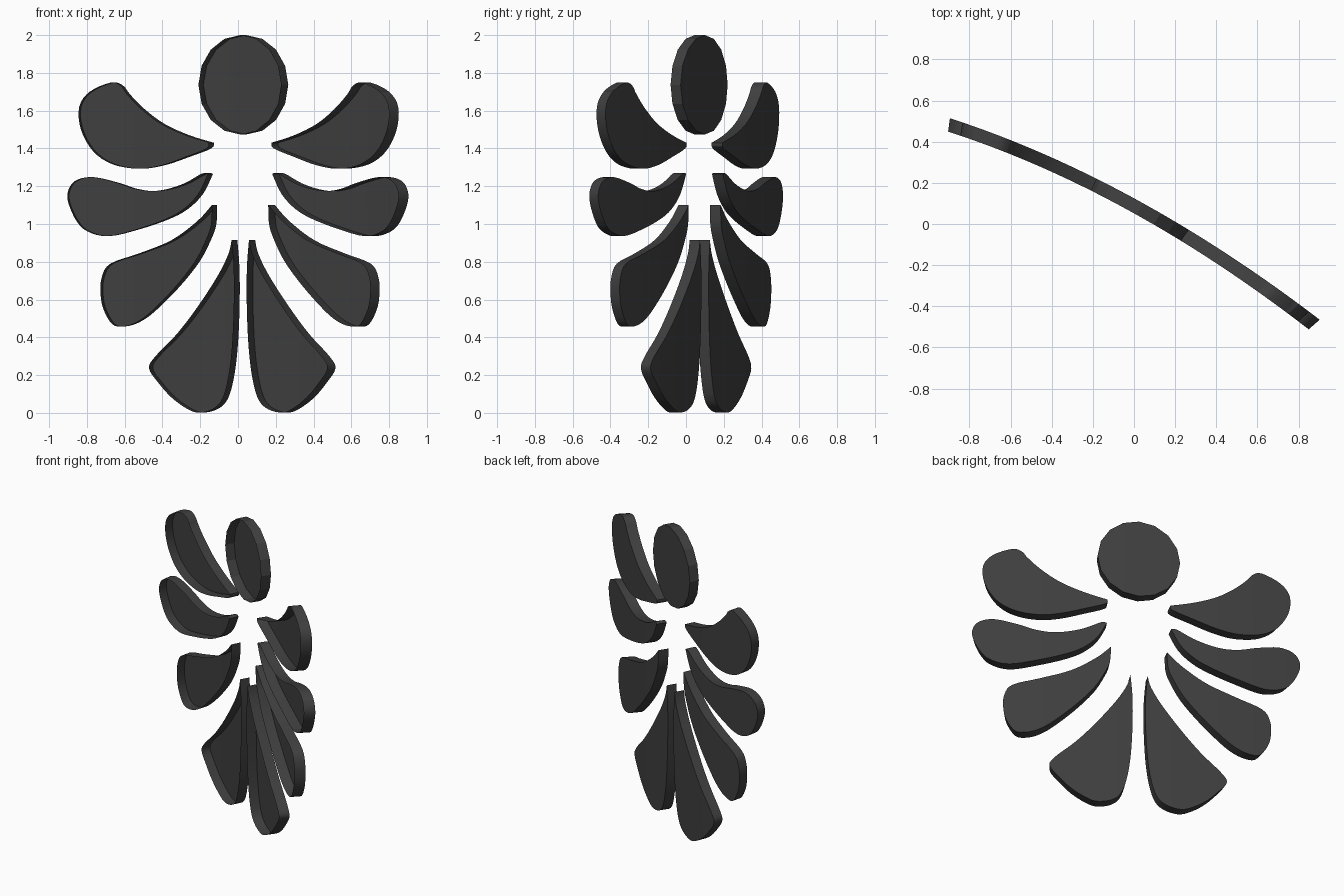
import bpy, bmesh, math
from mathutils import Vector

cube = bpy.data.objects.get("Cube")
if cube:
    bpy.data.objects.remove(cube, do_unlink=True)

# One dark grey for every part
grey = bpy.data.materials.new("charcoal_grey")
grey.use_nodes = True
colour = (0.05, 0.05, 0.05, 1)
grey.diffuse_color = colour
grey.node_tree.nodes["Principled BSDF"].inputs["Base Color"].default_value = colour


def smooth_outline(points, steps=4):
    """Rounded path through the points, kept sharp where it starts and ends."""
    p = [Vector(q) for q in points]
    p = [p[0]] + p + [p[0], p[0]]
    path = []
    for a, b, c, d in zip(p, p[1:], p[2:], p[3:]):
        for i in range(steps):
            t = i / steps
            path.append(b + 0.5 * t * ((c - a) + t * ((2 * a - 5 * b + 4 * c - d)
                                                      + t * (3 * b - a - 3 * c + d))))
    return path


def bend(co):
    """Wrap a flat point (along, depth, height) onto the curved, turned sheet."""
    u, depth, z = co
    x = 0.044 + 0.874 * u - 0.038 * u * u
    y = 0.125 - 0.544 * x - 0.122 * x * x
    back = Vector((x, y, z))
    return back + depth * Vector((-0.031 - 0.0245 * x, -0.056 + 0.01 * x, 0))


def make_plate(name, outline, side=1, smooth=True):
    """Closed back sheet with a side wall; the front is left open."""
    bm = bmesh.new()
    face = bm.faces.new([bm.verts.new((side * u, 0, z)) for u, z in outline])
    bmesh.ops.triangulate(bm, faces=[face])
    # Slice upright strips so that the sheet can follow the bend
    for k in range(-10, 11):
        bmesh.ops.bisect_plane(bm, geom=bm.verts[:] + bm.edges[:] + bm.faces[:],
                               plane_co=(k / 10, 0, 0), plane_no=(1, 0, 0))
    caps = bm.faces[:]
    rim = [e for e in bm.edges if e.is_boundary]
    wall = bmesh.ops.extrude_edge_only(bm, edges=rim)["geom"]
    for v in wall:
        if isinstance(v, bmesh.types.BMVert):
            v.co.y = 1
    for v in bm.verts:
        v.co = bend(v.co)
    bmesh.ops.recalc_face_normals(bm, faces=bm.faces[:])
    bm.normal_update()
    if sum(f.normal.y * f.calc_area() for f in caps) < 0:
        bmesh.ops.reverse_faces(bm, faces=bm.faces[:])
    mesh = bpy.data.meshes.new(name)
    bm.to_mesh(mesh)
    bm.free()
    mesh.materials.append(grey)
    obj = bpy.data.objects.new(name, mesh)
    bpy.context.collection.objects.link(obj)
    if smooth:
        bpy.ops.object.select_all(action="DESELECT")
        obj.select_set(True)
        bpy.context.view_layer.objects.active = obj
        bpy.ops.object.shade_smooth_by_angle(angle=math.radians(35))


# Petal outlines as (distance from the middle, height), starting at the tip
petals = {
    "upper_petal": [(.195, 1.43), (.21, 1.4), (.34, 1.355), (.48, 1.312), (.62, 1.293),
                    (.77, 1.317), (.88, 1.385), (.95, 1.5), (.96, 1.62), (.9, 1.7),
                    (.78, 1.748), (.72, 1.73), (.685, 1.687), (.6, 1.608), (.485, 1.53),
                    (.34, 1.47)],
    "middle_petal": [(.2, 1.265), (.26, 1.158), (.35, 1.078), (.46, 1.025), (.63, .972),
                     (.8, .936), (.915, .962), (.975, 1.015), (1.02, 1.105), (1.025, 1.17),
                     (.985, 1.227), (.89, 1.248), (.74, 1.216), (.65, 1.188), (.55, 1.174),
                     (.45, 1.184), (.34, 1.216), (.235, 1.267)],
    "lower_petal": [(.175, 1.1), (.18, 1.0), (.21, .92), (.28, .8), (.4, .665), (.54, .538),
                    (.63, .48), (.71, .458), (.77, .47), (.82, .548), (.837, .63),
                    (.83, .718), (.78, .79), (.61, .845), (.42, .914), (.264, 1.015)],
    "bottom_petal": [(.054, .914), (.041, .76), (.041, .55), (.053, .336), (.077, .177),
                     (.114, .07), (.173, .02), (.26, .002), (.33, .024), (.42, .082),
                     (.5, .162), (.553, .236), (.515, .3), (.389, .416), (.264, .559),
                     (.141, .723), (.074, .84)],
}
for name, points in petals.items():
    for label, side in (("left", 1), ("right", -1)):
        make_plate(f"{label}_{name}", smooth_outline(points), side)

# Round disc on top
sides = 16
angles = [2 * math.pi * i / sides for i in range(sides)]
disc = [(0.257 * math.cos(a), 1.737 + 0.263 * math.sin(a)) for a in angles]
make_plate("top_disc", disc, smooth=False)
